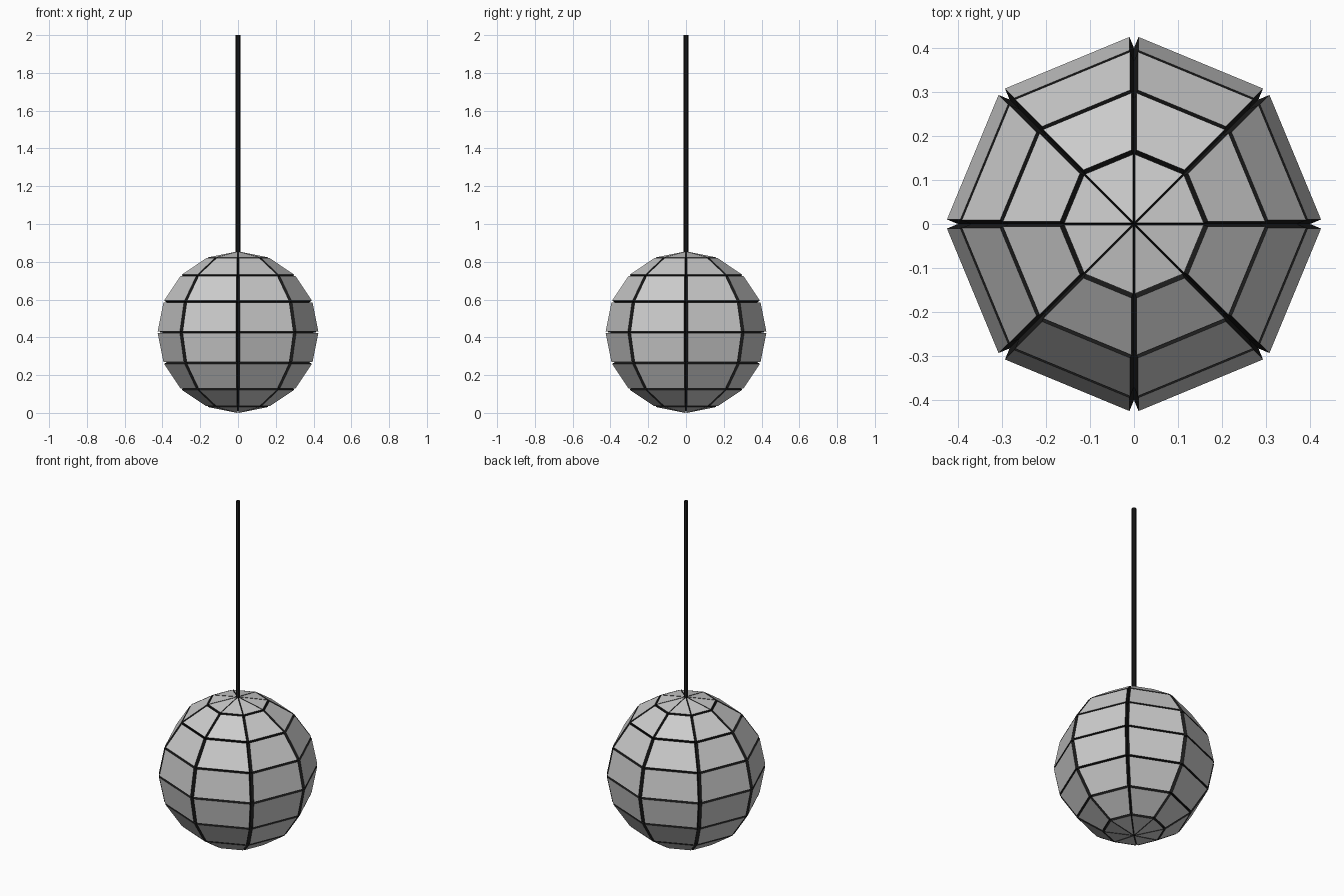
import bpy, bmesh
from mathutils import Matrix

cube = bpy.data.objects.get("Cube")
if cube:
    bpy.data.objects.remove(cube, do_unlink=True)

CORE_R, TILE_DEPTH, CENTRE_Z = 0.4, 0.0275, 0.427


def material(name, rgb):
    mat = bpy.data.materials.new(name)
    mat.use_nodes = True
    mat.diffuse_color = (*rgb, 1)
    mat.node_tree.nodes["Principled BSDF"].inputs["Base Color"].default_value = (*rgb, 1)
    return mat


def add_object(name, bm, *mats):
    mesh = bpy.data.meshes.new(name)
    bm.to_mesh(mesh)
    bm.free()
    for mat in mats:
        mesh.materials.append(mat)
    obj = bpy.data.objects.new(name, mesh)
    bpy.context.collection.objects.link(obj)
    return obj


silver = material("mirror_silver", (0.6, 0.6, 0.6))
black = material("groove_black", (0.012, 0.012, 0.012))

# Faceted ball: every facet is pushed out along its own normal, opening V grooves
bm = bmesh.new()
bmesh.ops.create_uvsphere(bm, u_segments=8, v_segments=8, radius=CORE_R,
                          matrix=Matrix.Translation((0, 0, CENTRE_Z)))
bmesh.ops.recalc_face_normals(bm, faces=bm.faces)
tiles = bmesh.ops.extrude_discrete_faces(bm, faces=bm.faces[:])["faces"]
for face in bm.faces:
    face.material_index = 1
for tile in tiles:
    tile.material_index = 0
    bmesh.ops.translate(bm, verts=tile.verts, vec=tile.normal * TILE_DEPTH)
add_object("mirror_ball", bm, silver, black)

# Hanging rod, an open tube
bm = bmesh.new()
bottom, top = CENTRE_Z + CORE_R, 2.0
bmesh.ops.create_cone(bm, cap_ends=False, segments=8, radius1=0.012, radius2=0.012,
                      depth=top - bottom,
                      matrix=Matrix.Translation((0, 0, (top + bottom) / 2)))
add_object("hanging_rod", bm, black)
